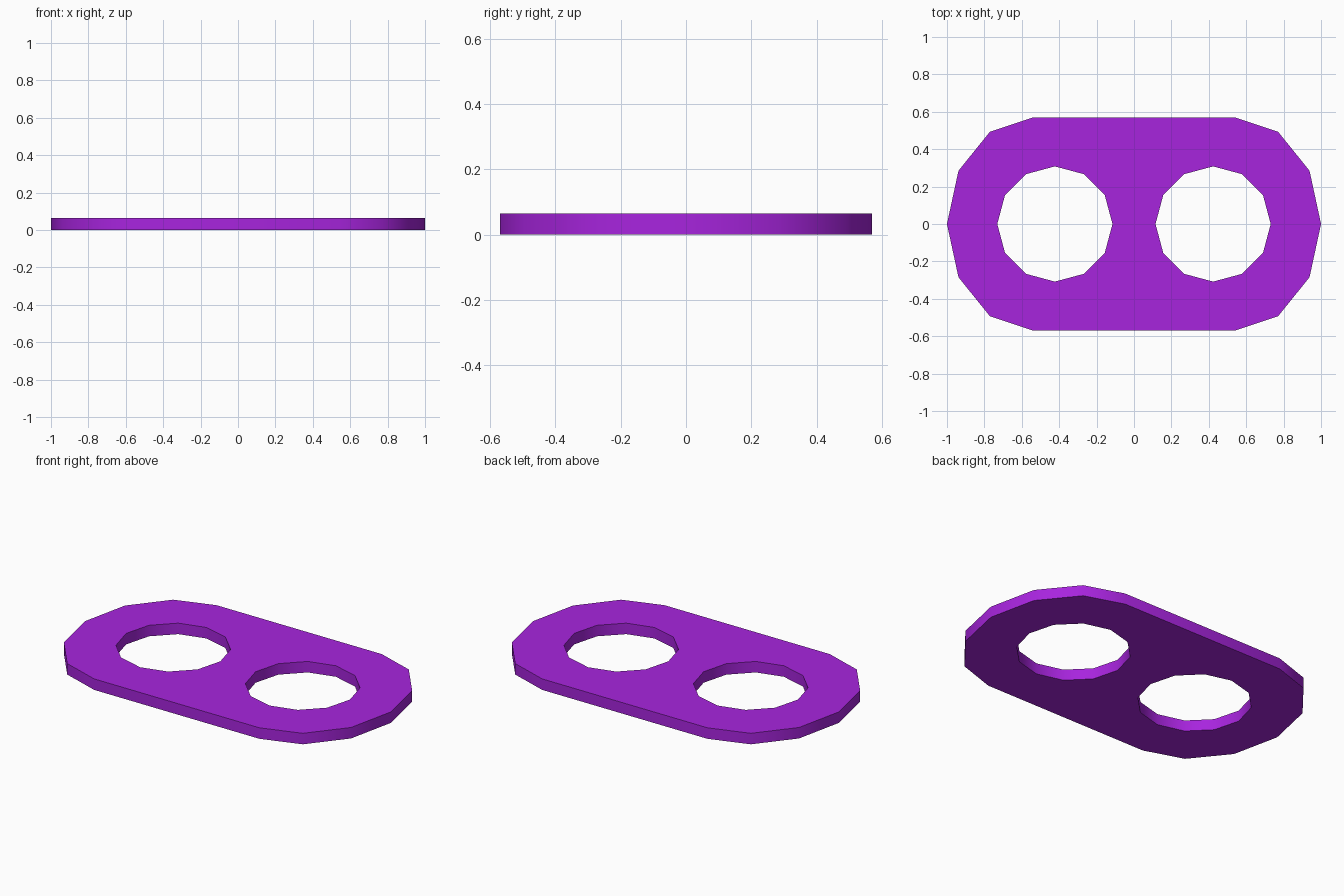
import bpy, bmesh, math
from mathutils import Vector

if "Cube" in bpy.data.objects:
    bpy.data.objects.remove(bpy.data.objects["Cube"])

THICK = 0.065
HOLE_X, HOLE_R = 0.423, 0.308


def ring(bm, points):
    """Closed loop of edges on z = 0."""
    vs = [bm.verts.new((x, y, 0)) for x, y in points]
    return [bm.edges.new((v, vs[(i + 1) % len(vs)])) for i, v in enumerate(vs)]


def arc(cx, rx, ry, start, steps, count):
    return [(cx + rx * math.cos(math.radians(start + 360 / steps * i)),
             ry * math.sin(math.radians(start + 360 / steps * i))) for i in range(count)]


bm = bmesh.new()
# Outline: two half twelve-sided ends joined by straight sides
edges = ring(bm, arc(0.54, 0.46, 0.57, -90, 12, 7) + arc(-0.54, 0.46, 0.57, 90, 12, 7))
# Two twelve-sided holes
for side in (-1, 1):
    edges += ring(bm, arc(side * HOLE_X, HOLE_R, HOLE_R, 0, 12, 12))

# Fill around the holes and give the plate its thickness
bmesh.ops.triangle_fill(bm, edges=edges, use_beauty=True, normal=Vector((0, 0, 1)))
result = bmesh.ops.extrude_face_region(bm, geom=bm.faces[:], use_keep_orig=True)
top = [g for g in result["geom"] if isinstance(g, bmesh.types.BMVert)]
bmesh.ops.translate(bm, verts=top, vec=(0, 0, THICK))
bmesh.ops.recalc_face_normals(bm, faces=bm.faces[:])

mesh = bpy.data.meshes.new("two_hole_plate")
bm.to_mesh(mesh)
bm.free()
plate = bpy.data.objects.new("two_hole_plate", mesh)
bpy.context.collection.objects.link(plate)

purple = bpy.data.materials.new("purple")
purple.diffuse_color = (0.39, 0.018, 0.73, 1)
purple.use_nodes = True
purple.node_tree.nodes["Principled BSDF"].inputs["Base Color"].default_value = purple.diffuse_color
mesh.materials.append(purple)

# Smooth walls, sharp rims
bpy.context.view_layer.objects.active = plate
plate.select_set(True)
bpy.ops.object.shade_smooth_by_angle(angle=math.radians(40))
